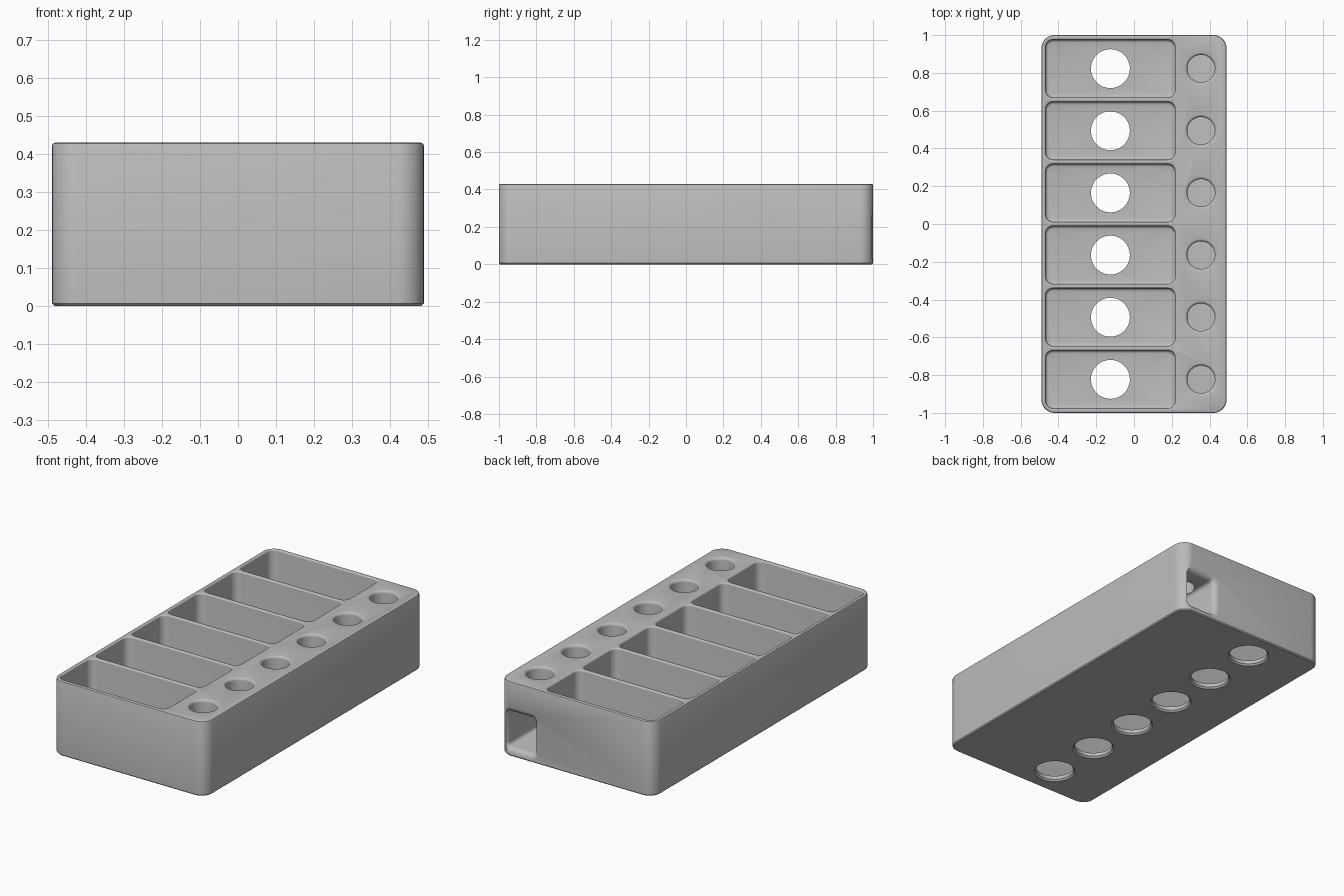
import bpy, bmesh, math
from mathutils import Matrix, Vector

if "Cube" in bpy.data.objects:
    bpy.data.objects.remove(bpy.data.objects["Cube"])

HEIGHT = 0.43
FLOOR = 0.03
PITCH = 0.329
ROWS = [(i - 2.5) * PITCH for i in range(6)]


def outline(half_x, half_y, radius, steps):
    """Rounded rectangle, anticlockwise; a circle when radius equals both halves."""
    points = []
    for corner, (sx, sy) in enumerate([(1, 1), (-1, 1), (-1, -1), (1, -1)]):
        for i in range(steps + 1):
            a = (corner + i / steps) * math.pi / 2
            p = Vector((sx * (half_x - radius) + radius * math.cos(a),
                        sy * (half_y - radius) + radius * math.sin(a)))
            if not points or (p - points[-1]).length > 1e-5:
                points.append(p)
    if (points[0] - points[-1]).length < 1e-5:
        points.pop()
    return points


def add_loft(bm, half_x, half_y, radius, levels, place, steps=10):
    """Closed solid through rounded outlines; levels are (outward growth, height)."""
    rings = []
    for grow, z in levels:
        pts = outline(half_x + grow, half_y + grow, radius + grow, steps)
        rings.append([bm.verts.new(place @ Vector((p.x, p.y, z))) for p in pts])
    for low, high in zip(rings, rings[1:]):
        for i in range(len(low)):
            j = (i + 1) % len(low)
            bm.faces.new((low[i], low[j], high[j], high[i]))
    bm.faces.new(rings[0][::-1])
    bm.faces.new(rings[-1])


def make_object(name, half_x, half_y, radius, levels, places, steps=10):
    bm = bmesh.new()
    for place in places:
        add_loft(bm, half_x, half_y, radius, levels, place, steps)
    bmesh.ops.recalc_face_normals(bm, faces=bm.faces)
    mesh = bpy.data.meshes.new(name)
    bm.to_mesh(mesh)
    bm.free()
    obj = bpy.data.objects.new(name, mesh)
    bpy.context.collection.objects.link(obj)
    return obj


def row_places(x):
    return [Matrix.Translation((x, y, 0)) for y in ROWS]


def fillet(radius, z, start_growth=0.0, steps=4):
    """Levels of a rounded lip that flares outward as it reaches height z."""
    return [(start_growth + radius * (1 - math.cos(a)), z - radius + radius * math.sin(a))
            for a in [i / steps * math.pi / 2 for i in range(steps + 1)]]


# Rounded block with softened top and bottom edges
body = make_object("organizer_body", 0.49, 1.0, 0.07,
                   [(-0.006, 0), (0, 0.006), (0, HEIGHT - 0.008),
                    (-0.0025, HEIGHT - 0.0025), (-0.008, HEIGHT)],
                   [Matrix()])

# Six open compartments with rounded floors and lips
pockets = make_object("pocket_cutter", 0.343, 0.153, 0.04,
                      [(-0.015, FLOOR), (-0.0075, FLOOR + 0.002),
                       (-0.002, FLOOR + 0.0075), (0, FLOOR + 0.015)]
                      + fillet(0.008, HEIGHT) + [(0.008, HEIGHT + 0.05)],
                      row_places(-0.125))

# Round openings through the compartment floors, chamfered underneath
floor_holes = make_object("floor_hole_cutter", 0.103, 0.103, 0.103,
                          [(0.009, -0.05), (0.009, 0), (0, 0.009), (0, 0.1)],
                          row_places(-0.125), 12)

# Wiring channel along the side, with a flared mouth in the back
along_y = Matrix.Translation((0.357, 0, 0.148)) @ Matrix.Rotation(-math.pi / 2, 4, "X")
channel = make_object("channel_cutter", 0.088, 0.103, 0.02,
                      [(0, -0.95)] + fillet(0.033, 1.0) + [(0.033, 1.05)],
                      [along_y], 6)

# Six round sockets opening into the channel
sockets = make_object("socket_cutter", 0.073, 0.073, 0.073,
                      [(0, 0.15)] + fillet(0.014, HEIGHT) + [(0.014, HEIGHT + 0.05)],
                      row_places(0.355), 12)

# Carve the block and discard the cutters
bpy.context.view_layer.objects.active = body
for cutter in (pockets, floor_holes, channel, sockets):
    cutter.hide_render = True
    mod = body.modifiers.new(cutter.name, "BOOLEAN")
    mod.operation = "DIFFERENCE"
    mod.solver = "EXACT"
    mod.object = cutter
    bpy.ops.object.modifier_apply(modifier=mod.name)
    bpy.data.objects.remove(cutter)

# Single plain grey material
grey = bpy.data.materials.new("plain_grey")
grey.use_nodes = True
colour = (0.5, 0.5, 0.5, 1)
grey.diffuse_color = colour
grey.node_tree.nodes["Principled BSDF"].inputs["Base Color"].default_value = colour
body.data.materials.clear()
body.data.materials.append(grey)

bpy.ops.object.select_all(action="DESELECT")
body.select_set(True)
bpy.ops.object.shade_smooth_by_angle(angle=math.radians(35))
